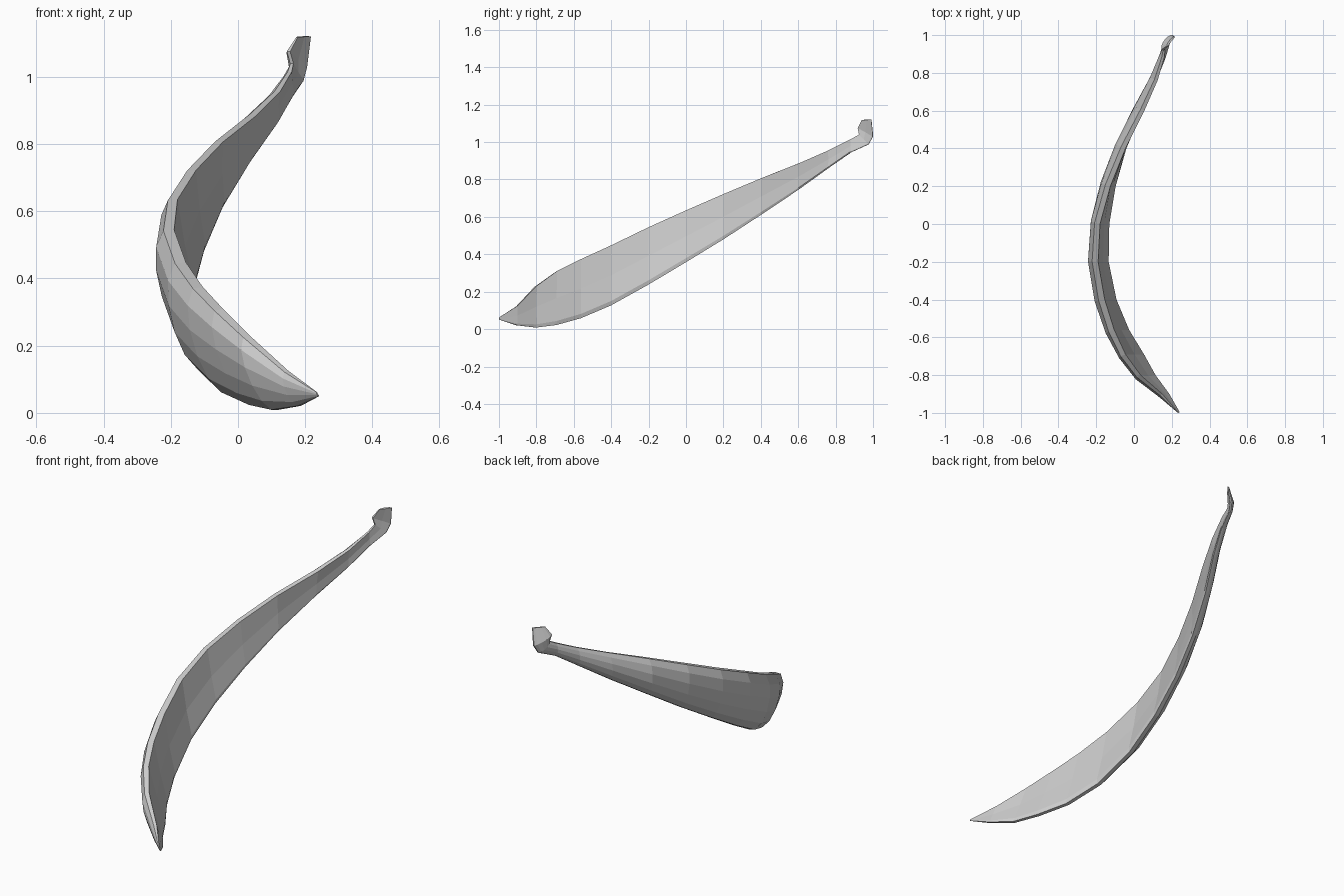
import bpy, bmesh
from mathutils import Vector

# Stations along the peel: upper edge xyz, lower edge xyz, outward bulge
STATIONS = [
    (0.235, -1.00, 0.062, 0.242, -0.995, 0.05, 0.004),
    (0.150, -0.90, 0.125, 0.190, -0.90, 0.022, 0.035),
    (0.035, -0.80, 0.230, 0.120, -0.80, 0.010, 0.055),
    (-0.045, -0.69, 0.310, 0.060, -0.69, 0.024, 0.066),
    (-0.105, -0.56, 0.375, -0.020, -0.56, 0.060, 0.074),
    (-0.155, -0.40, 0.448, -0.088, -0.40, 0.128, 0.078),
    (-0.190, -0.20, 0.545, -0.130, -0.20, 0.240, 0.076),
    (-0.180, 0.00, 0.635, -0.127, 0.00, 0.360, 0.070),
    (-0.125, 0.20, 0.722, -0.095, 0.20, 0.482, 0.066),
    (-0.045, 0.40, 0.806, -0.040, 0.40, 0.612, 0.060),
    (0.055, 0.60, 0.885, 0.040, 0.60, 0.745, 0.052),
    (0.125, 0.76, 0.955, 0.120, 0.76, 0.860, 0.042),
    (0.160, 0.88, 1.015, 0.168, 0.88, 0.945, 0.032),
    # stem end, turning upwards
    (0.165, 0.925, 1.040, 0.197, 0.975, 0.988, 0.024),
    (0.155, 0.918, 1.075, 0.208, 0.997, 1.030, 0.026),
    (0.178, 0.940, 1.118, 0.218, 0.990, 1.120, 0.012),
]
# Cross-section: position from upper to lower edge, fraction of the bulge
SECTION = [(0, 0), (-0.01, 0.42), (0.13, 0.82), (0.35, 1.0), (0.6, 0.98),
           (0.82, 0.78), (0.97, 0.42), (1, 0.1), (0.93, 0), (0.5, 0.06)]

tops = [Vector(s[:3]) for s in STATIONS]
lows = [Vector(s[3:6]) for s in STATIONS]
mids = [(a + b) / 2 for a, b in zip(tops, lows)]

# Curved peel strip, flat inside and rounded outside
bm = bmesh.new()
rings = []
last = len(STATIONS) - 1
for i, s in enumerate(STATIONS):
    tangent = mids[min(i + 1, last)] - mids[max(i - 1, 0)]
    chord = lows[i] - tops[i]
    out = tangent.cross(chord).normalized()
    rings.append([bm.verts.new(tops[i] + chord * t + out * (s[6] * f))
                  for t, f in SECTION])

n = len(SECTION)
for a, b in zip(rings, rings[1:]):
    for k in range(n):
        j = (k + 1) % n
        bm.faces.new((a[k], a[j], b[j], b[k]))
bm.faces.new(rings[0][::-1])
bm.faces.new(rings[-1])
bmesh.ops.recalc_face_normals(bm, faces=bm.faces)

mesh = bpy.data.meshes.new("fruit_peel_strip")
bm.to_mesh(mesh)
bm.free()
bpy.context.collection.objects.link(bpy.data.objects.new("fruit_peel_strip", mesh))
